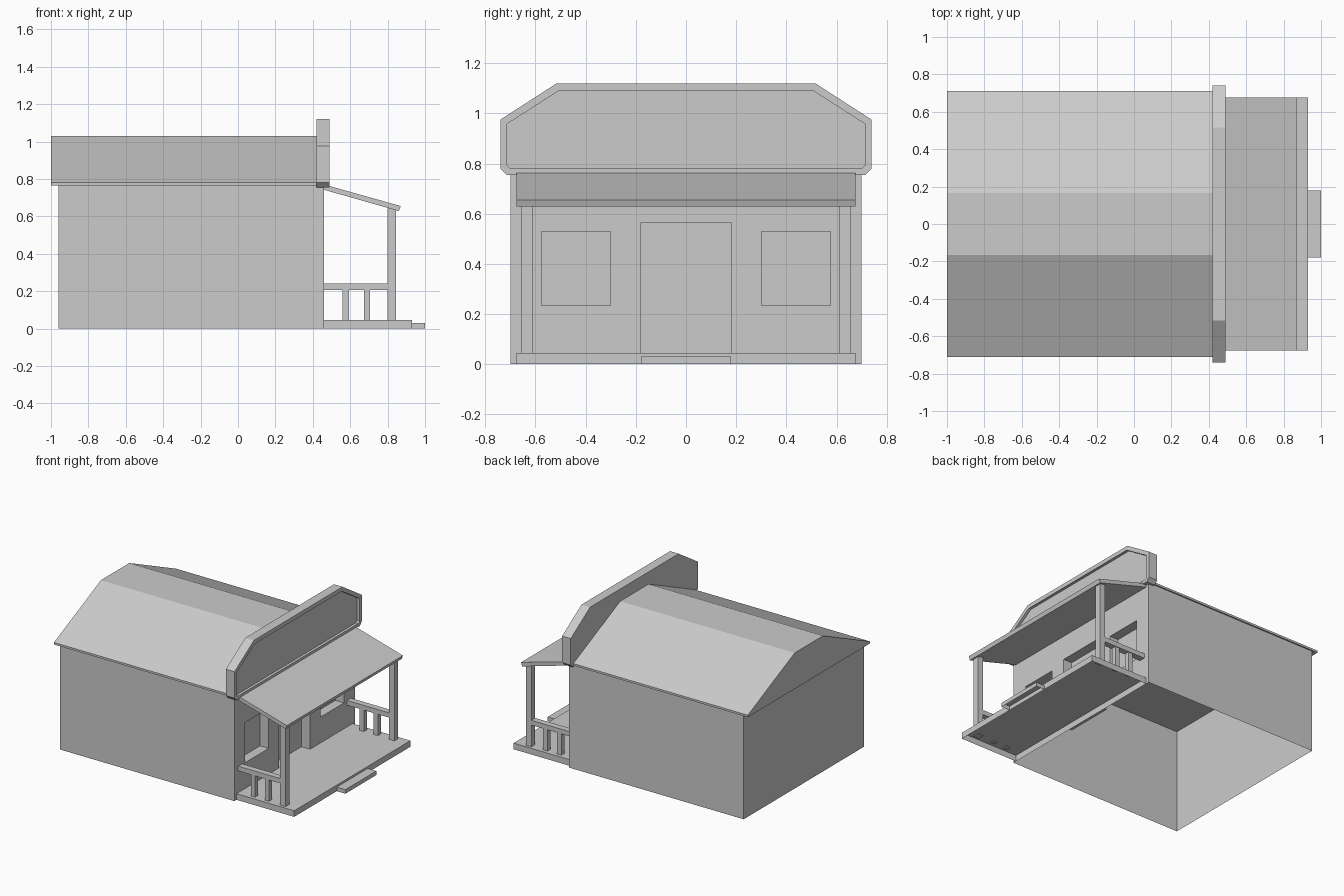
import bpy, bmesh
from mathutils import Vector

if "Cube" in bpy.data.objects:
    bpy.data.objects.remove(bpy.data.objects["Cube"])


def finish(bm, name):
    bmesh.ops.remove_doubles(bm, verts=bm.verts, dist=1e-5)
    bmesh.ops.recalc_face_normals(bm, faces=bm.faces)
    me = bpy.data.meshes.new(name)
    bm.to_mesh(me)
    bm.free()
    ob = bpy.data.objects.new(name, me)
    bpy.context.collection.objects.link(ob)
    return ob


def box(name, x, y, z, open_bottom=False):
    bm = bmesh.new()
    bmesh.ops.create_cube(bm, size=1)
    for v in bm.verts:
        v.co = [r[0] + (c + 0.5) * (r[1] - r[0]) for c, r in zip(v.co, (x, y, z))]
    if open_bottom:
        bm.faces.ensure_lookup_table()
        low = [f for f in bm.faces if all(abs(v.co.z - z[0]) < 1e-5 for v in f.verts)]
        bmesh.ops.delete(bm, geom=low, context='FACES_ONLY')
    return finish(bm, name)


def prism(bm, pts, direction):
    face = bm.faces.new([bm.verts.new(p) for p in pts])
    ret = bmesh.ops.extrude_face_region(bm, geom=[face], use_keep_orig=True)
    new = [g for g in ret['geom'] if isinstance(g, bmesh.types.BMVert)]
    bmesh.ops.translate(bm, verts=new, vec=direction)
    return next(g for g in ret['geom'] if isinstance(g, bmesh.types.BMFace))


def mirrored(half):
    """Closed symmetric outline from its +y half, listed bottom to top."""
    return half + [(-y, z) for y, z in reversed(half)]


# House walls: open underneath, front wall gridded so openings can be pushed in
X0, X1, W, H = -0.96, 0.46, 0.70, 0.77
ys = [-W, -0.575, -0.30, -0.18, 0.18, 0.30, 0.575, W]
zs = [0, 0.045, 0.235, 0.53, 0.565, H]
bm = bmesh.new()
grid = [[bm.verts.new((X1, y, z)) for z in zs] for y in ys]
windows_door = []
for i in range(len(ys) - 1):
    group = []
    for j in range(len(zs) - 1):
        f = bm.faces.new((grid[i][j], grid[i + 1][j], grid[i + 1][j + 1], grid[i][j + 1]))
        if (i in (1, 5) and j == 2) or (i == 3 and 1 <= j <= 3):
            group.append(f)
    if group:
        windows_door.append(group)
for group in windows_door:
    ret = bmesh.ops.extrude_face_region(bm, geom=group)
    moved = [g for g in ret['geom'] if isinstance(g, bmesh.types.BMVert)]
    bmesh.ops.translate(bm, verts=moved, vec=(-0.07, 0, 0))
    bmesh.ops.delete(bm, geom=[f for f in group if f.is_valid], context='FACES')
back = [[bm.verts.new((X0, s * W, z)) for z in (0, H)] for s in (-1, 1)]
bm.faces.new((back[0][0], back[1][0], back[1][1], back[0][1]))
for col, b in ((grid[0], back[0]), (grid[-1], back[1])):
    bm.faces.new(col + [b[1], b[0]])
finish(bm, "house_walls")

# Main roof with a flat crown
bm = bmesh.new()
roof = mirrored([(0.71, 0.765), (0.71, 0.78), (0.165, 1.03)])
prism(bm, [(-1.0, y, z) for y, z in roof], (1.42, 0, 0))
finish(bm, "main_roof")

# False front board with a recessed panel
bm = bmesh.new()
outer = mirrored([(0.715, 0.755), (0.74, 0.78), (0.74, 0.975), (0.515, 1.12)])
inner = mirrored([(0.70, 0.78), (0.713, 0.793), (0.713, 0.958), (0.507, 1.09)])
front = prism(bm, [(0.42, y, z) for y, z in outer], (0.07, 0, 0))
bm.faces.remove(front)
loops = [[bm.verts.new((x, y, z)) for y, z in pts]
         for x, pts in ((0.49, outer), (0.49, inner), (0.47, inner))]
n = len(outer)
for a, b in zip(loops, loops[1:]):
    for i in range(n):
        k = (i + 1) % n
        bm.faces.new((a[i], a[k], b[k], b[i]))
bm.faces.new(loops[2])
finish(bm, "false_front")

# Sloping porch roof
bm = bmesh.new()
prism(bm, [(x, -0.675, z) for x, z in
           ((0.46, 0.742), (0.86, 0.628), (0.87, 0.655), (0.46, 0.77))], (0, 1.35, 0))
finish(bm, "porch_roof")

# Porch deck and step, hollow underneath
box("porch_deck", (0.46, 0.93), (-0.675, 0.675), (0, 0.045), True)
box("porch_step", (0.93, 1.0), (-0.18, 0.18), (0, 0.03), True)

# Posts, rails and balusters on both sides
for side, s in (("left", -1), ("right", 1)):
    def span(a, b):
        return tuple(sorted((s * a, s * b)))
    box("post_" + side, (0.80, 0.845), span(0.61, 0.655), (0.04, 0.642))
    box("rail_" + side, (0.46, 0.80), span(0.61, 0.655), (0.205, 0.24))
    for i, x in enumerate((0.577, 0.69)):
        box(f"baluster_{side}_{i + 1}", (x - 0.017, x + 0.017),
            span(0.615, 0.65), (0.04, 0.206))
